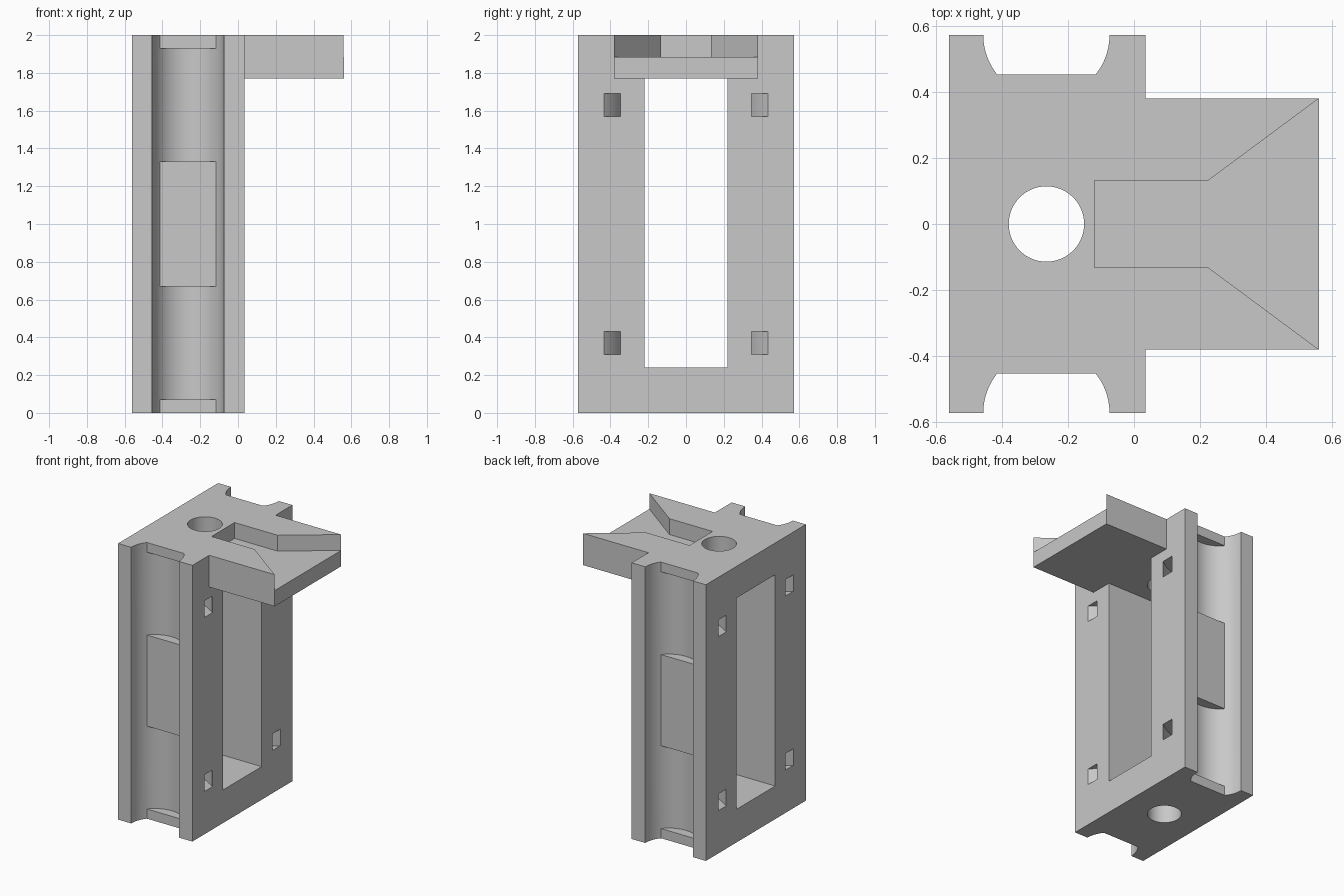
import bpy
import bmesh
import math

if "Cube" in bpy.data.objects:
    bpy.data.objects.remove(bpy.data.objects["Cube"], do_unlink=True)

grey = bpy.data.materials.new("light grey")
grey.use_nodes = True
grey.diffuse_color = (0.58, 0.58, 0.58, 1)
grey.node_tree.nodes["Principled BSDF"].inputs["Base Color"].default_value = (0.58, 0.58, 0.58, 1)


def prism(name, outline, z0, z1):
    """Extrude a plan outline from z0 to z1."""
    bm = bmesh.new()
    face = bm.faces.new([bm.verts.new((x, y, z0)) for x, y in outline])
    top = bmesh.ops.extrude_face_region(bm, geom=[face])["geom"]
    moved = [v for v in top if isinstance(v, bmesh.types.BMVert)]
    bmesh.ops.translate(bm, verts=moved, vec=(0, 0, z1 - z0))
    bmesh.ops.recalc_face_normals(bm, faces=bm.faces[:])
    mesh = bpy.data.meshes.new(name)
    bm.to_mesh(mesh)
    bm.free()
    mesh.materials.append(grey)
    obj = bpy.data.objects.new(name, mesh)
    bpy.context.collection.objects.link(obj)
    return obj


def box(name, x0, x1, y0, y1, z0, z1):
    return prism(name, [(x0, y0), (x1, y0), (x1, y1), (x0, y1)], z0, z1)


def circle(cx, cy, r, n=64):
    return [(cx + r * math.cos(math.tau * i / n), cy + r * math.sin(math.tau * i / n))
            for i in range(n)]


def cylinder(name, cx, cy, r, z0, z1, n=64):
    return prism(name, circle(cx, cy, r, n), z0, z1)


def combine(target, tool, operation="DIFFERENCE"):
    """Apply a boolean and discard its tool."""
    mod = target.modifiers.new(operation.lower(), "BOOLEAN")
    mod.operation = operation
    mod.solver = "EXACT"
    mod.object = tool
    bpy.context.view_layer.objects.active = target
    bpy.ops.object.modifier_apply(modifier=mod.name)
    bpy.data.objects.remove(tool, do_unlink=True)


AXIS = -0.265      # x of the bore and both grooves
HALF = 0.572       # half the width of the frame

# Upright frame with its top mounting plate
body = box("mounting_frame", -0.56, 0.035, -HALF, HALF, 0, 2)
combine(body, box("top_plate", -0.1, 0.56, -0.38, 0.38, 1.77, 2), "UNION")

# Large opening through the frame
combine(body, box("window_cutter", -0.7, 0.1, -0.22, 0.22, 0.24, 1.77))

# Vertical bore through top and bottom
combine(body, cylinder("bore_cutter", AXIS, 0, 0.114, -0.1, 2.1))

# Flared recess in the top plate
flare = [(-0.12, -0.132), (0.225, -0.132), (0.6, -0.41),
         (0.6, 0.41), (0.225, 0.132), (-0.12, 0.132)]
combine(body, prism("recess_cutter", flare, 1.885, 2.1))

for side in (-1, 1):
    # Round side groove, left shallow at the ends and the middle
    for z0, z1 in ((0.07, 0.67), (1.33, 1.93)):
        combine(body, cylinder("groove_cutter", AXIS, side * HALF, 0.191, z0, z1, 96))
    shallow = cylinder("shallow_cutter", AXIS, side * HALF, 0.191, -0.1, 2.1, 96)
    inner, outer = sorted((side * 0.2, side * 0.452))
    combine(shallow, box("pad", -0.6, 0.1, inner, outer, -0.2, 2.2))
    combine(body, shallow)

    # Curved strap tunnels behind the groove
    for z in (0.37, 1.63):
        ring = cylinder("tunnel_cutter", AXIS, side * 0.72, 0.48, z - 0.06, z + 0.06, 96)
        combine(ring, cylinder("tunnel_core", AXIS, side * 0.72, 0.414, z - 0.1, z + 0.1, 96))
        combine(body, ring)

# Smooth the round walls and keep the corners crisp
bpy.ops.object.select_all(action="DESELECT")
body.select_set(True)
bpy.context.view_layer.objects.active = body
bpy.ops.object.shade_smooth_by_angle(angle=math.radians(25))
